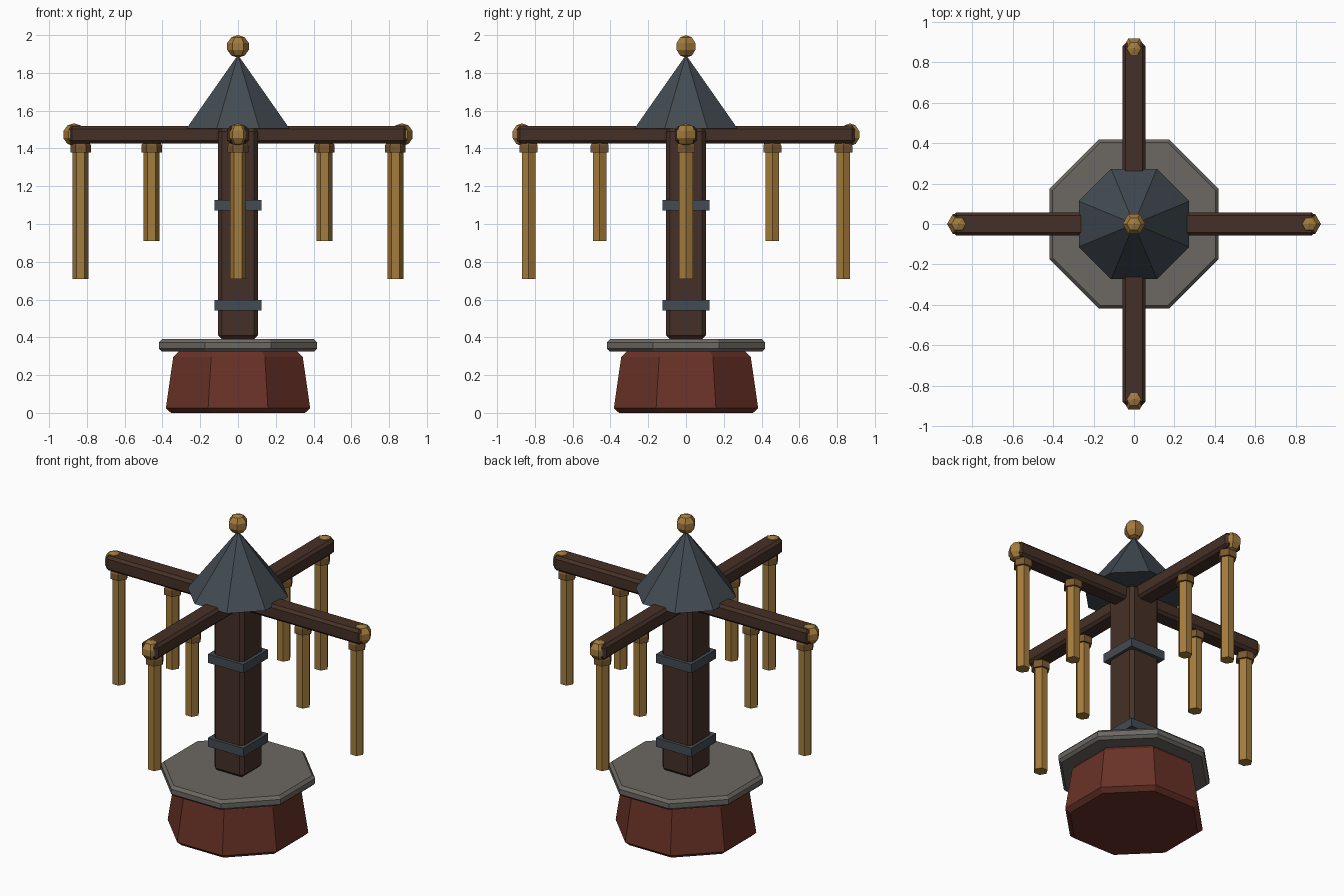
import bpy, bmesh, math
from mathutils import Matrix

if "Cube" in bpy.data.objects:
    bpy.data.objects.remove(bpy.data.objects["Cube"])


def material(name, rgb):
    m = bpy.data.materials.new(name)
    m.diffuse_color = (*rgb, 1)
    m.use_nodes = True
    m.node_tree.nodes["Principled BSDF"].inputs["Base Color"].default_value = m.diffuse_color
    return m


RED = material("red brick", (0.14, 0.031, 0.02))
STONE = material("grey stone", (0.15, 0.14, 0.125))
WOOD = material("dark wood", (0.06, 0.03, 0.02))
SLATE = material("blue slate", (0.055, 0.07, 0.085))
BRASS = material("brass", (0.37, 0.20, 0.045))
BRONZE = material("dark bronze", (0.20, 0.10, 0.03))


def finish(name, bm, mat):
    bmesh.ops.recalc_face_normals(bm, faces=bm.faces)
    me = bpy.data.meshes.new(name)
    bm.to_mesh(me)
    bm.free()
    me.materials.append(mat)
    ob = bpy.data.objects.new(name, me)
    bpy.context.collection.objects.link(ob)
    return ob


def loft(name, sides, profile, mat, x=0, y=0, turn=0.0):
    """Stack regular polygons from (radius, height) pairs; radius 0 makes a tip."""
    bm = bmesh.new()
    rings = []
    for r, z in profile:
        n = sides if r > 0 else 1
        rings.append([bm.verts.new((x + r * math.cos(turn + math.tau * i / sides),
                                    y + r * math.sin(turn + math.tau * i / sides), z))
                      for i in range(n)])
    for a, b in zip(rings, rings[1:]):
        for i in range(sides):
            j = (i + 1) % sides
            quad = [a[i % len(a)], a[j % len(a)], b[j % len(b)], b[i % len(b)]]
            bm.faces.new(list(dict.fromkeys(quad)))
    for end in (rings[0], rings[-1]):
        if len(end) > 1:
            bm.faces.new(end)
    return finish(name, bm, mat)


def box(name, centre, size, mat, bevel=0.0):
    bm = bmesh.new()
    bmesh.ops.create_cube(bm, size=1, matrix=Matrix.Translation(centre) @ Matrix.Diagonal((*size, 1)))
    if bevel:
        bmesh.ops.bevel(bm, geom=bm.edges[:], offset=bevel, segments=1, affect='EDGES')
    return finish(name, bm, mat)


def octagon(name, profile, mat):
    """Eight-sided loft with flat sides on the axes; profile gives flat-side distances."""
    k = 1 / math.cos(math.pi / 8)
    return loft(name, 8, [(r * k, z) for r, z in profile], mat, turn=math.pi / 8)


def ball(name, x, y, z, r=0.06):
    """Six-sided faceted ball with five bands."""
    prof = [(r * math.sin(math.pi * i / 5) if 0 < i < 5 else 0,
             z - r * math.cos(math.pi * i / 5)) for i in range(6)]
    return loft(name, 6, prof, BRASS, x, y)


# Plinth and slab
octagon("plinth", [(0.355, 0), (0.382, 0.025), (0.343, 0.295), (0.315, 0.325)], RED)
octagon("slab", [(0.403, 0.325), (0.419, 0.341), (0.419, 0.372), (0.403, 0.39)], STONE)

# Post with two bands
box("post", (0, 0, 0.95), (0.21, 0.21, 1.12), WOOD, 0.02)
for z in (0.57, 1.10):
    box("post_band", (0, 0, z), (0.248, 0.248, 0.055), SLATE)

# Crossed arms
box("arm_x", (0, 0, 1.472), (1.79, 0.114, 0.094), WOOD, 0.016)
box("arm_y", (0, 0, 1.472), (0.114, 1.79, 0.094), WOOD, 0.016)

# Roof and finial
octagon("roof", [(0.273, 1.505), (0, 1.895)], SLATE)
ball("finial", 0, 0, 1.94)

# Hanging chimes and end caps on each arm
for dx, dy in ((1, 0), (0, 1), (-1, 0), (0, -1)):
    ball("arm_cap", dx * 0.868, dy * 0.868, 1.473)
    for d, bottom in ((0.833, 0.71), (0.457, 0.91)):
        x, y = dx * d, dy * d
        loft("chime", 6, [(0.042, bottom), (0.042, 1.40)], BRASS, x, y)
        loft("chime_collar", 6, [(0.055, 1.378), (0.055, 1.415), (0.047, 1.43)], BRONZE, x, y)
